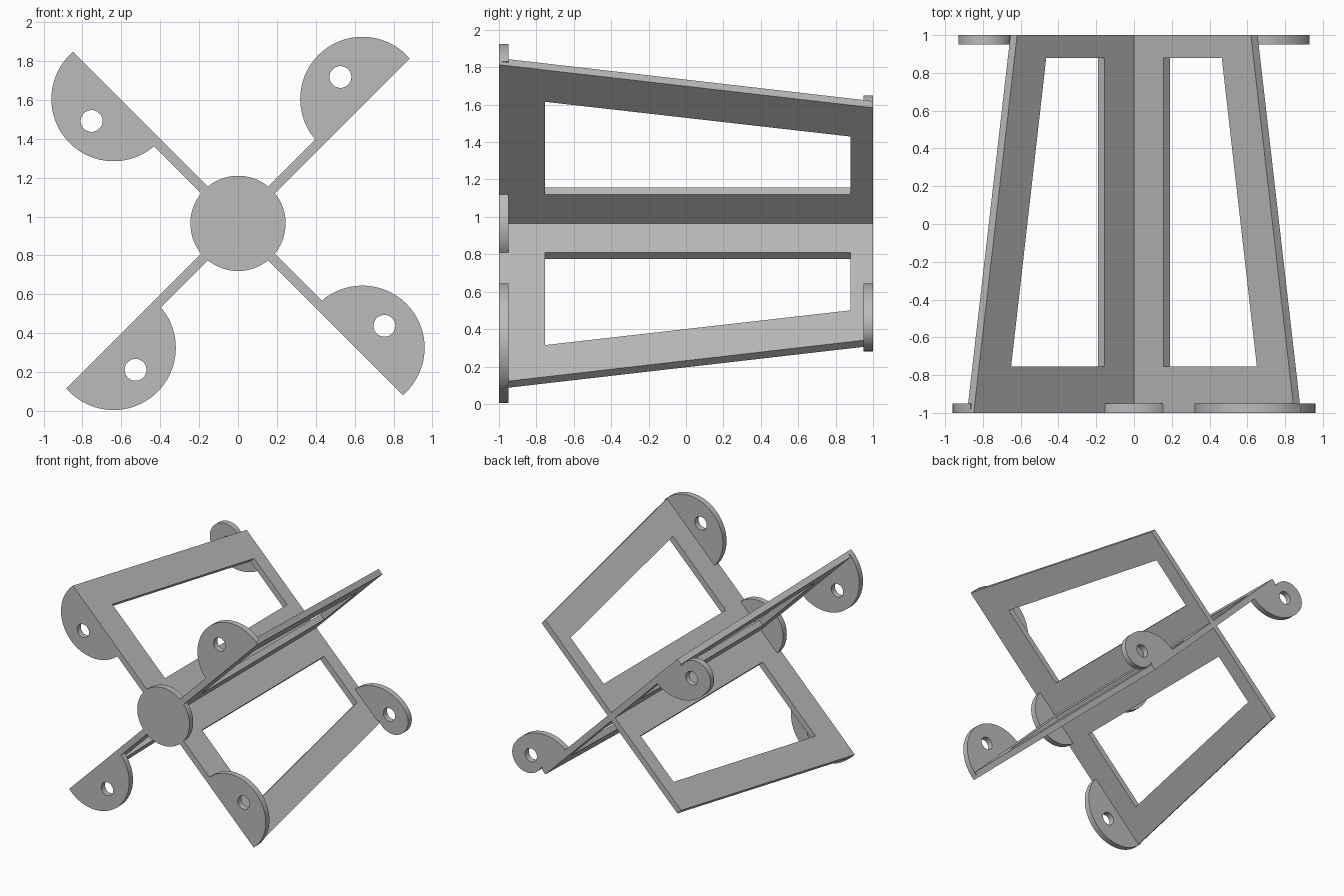
import bpy, bmesh
from math import sin, cos, pi, radians
from mathutils import Matrix, Vector

if "Cube" in bpy.data.objects:
    bpy.data.objects.remove(bpy.data.objects["Cube"])

GREY = (0.5, 0.5, 0.5, 1.0)
mat = bpy.data.materials.new("plain_grey")
mat.use_nodes = True
mat.diffuse_color = GREY
mat.node_tree.nodes["Principled BSDF"].inputs["Base Color"].default_value = GREY

AXIS_Z = 0.965      # height of the hub axis
T = 0.025           # half thickness of every sheet
REACH = 0.905       # distance from axis to lug centre
LUG_R = 0.32
Y = Vector((0, 1, 0))


def arc(cx, cy, r, a0, a1, n):
    """Points on an arc, angles in degrees."""
    angles = [radians(a0 + (a1 - a0) * i / n) for i in range(n + 1)]
    return [(cx + r * cos(a), cy + r * sin(a)) for a in angles]


def sheet(name, loops, u, v, w, y=0.0):
    """Extruded flat outline with holes, laid out on axes u, v and thickness axis w."""
    curve = bpy.data.curves.new(name + "_outline", "CURVE")
    curve.dimensions = "2D"
    curve.fill_mode = "BOTH"
    curve.extrude = T
    for pts in loops:
        spline = curve.splines.new("POLY")
        spline.points.add(len(pts) - 1)
        for p, (a, b) in zip(spline.points, pts):
            p.co = (a, b, 0, 1)
        spline.use_cyclic_u = True
    temp = bpy.data.objects.new(name + "_temp", curve)
    bpy.context.collection.objects.link(temp)
    bpy.context.view_layer.update()
    depsgraph = bpy.context.evaluated_depsgraph_get()
    mesh = bpy.data.meshes.new_from_object(temp.evaluated_get(depsgraph))
    bpy.data.objects.remove(temp)
    bpy.data.curves.remove(curve)

    frame = Matrix((u, v, w)).transposed().to_4x4()
    mesh.transform(Matrix.Translation((0, y, AXIS_Z)) @ frame)
    bm = bmesh.new()
    bm.from_mesh(mesh)
    bmesh.ops.remove_doubles(bm, verts=bm.verts, dist=1e-4)
    bmesh.ops.recalc_face_normals(bm, faces=bm.faces)
    bm.to_mesh(mesh)
    bm.free()
    mesh.name = name
    mesh.materials.clear()
    mesh.materials.append(mat)
    obj = bpy.data.objects.new(name, mesh)
    bpy.context.collection.objects.link(obj)
    bpy.ops.object.select_all(action="DESELECT")
    obj.select_set(True)
    bpy.context.view_layer.objects.active = obj
    bpy.ops.object.shade_smooth_by_angle(angle=radians(30))
    return obj


# Outlines: tapered vane with a window, half-round front lug, rounded rear lug
vane = [(0, -1), (1.225, -1), (0.90, 1), (0, 1)]
window = [(0.245, -0.755), (0.945, -0.755), (0.682, 0.88), (0.245, 0.88)]
hole = arc(REACH, 0.16, 0.056, 0, 352.5, 47)
front_lug = arc(REACH, 0, LUG_R, 0, 180, 48)
rear_lug = (arc(REACH, 0, LUG_R, 180, 79, 30)
            + arc(0.939, 0.174, 0.143, 75, -110, 36) + [(0.89, 0)])

# Four vanes around the axis, each with a front lug; two opposite ones get a rear lug
names = ["upper_left", "upper_right", "lower_right", "lower_left"]
for i, name in enumerate(names):
    a = pi / 4 + i * pi / 2
    out = Vector((cos(a), 0, sin(a)))
    side = Vector((-sin(a), 0, cos(a)))
    sheet(name + "_vane", [vane, window], out, Y, side)
    sheet(name + "_front_lug", [front_lug, hole], out, side, Y, -1 + T)
    if i % 2:
        sheet(name + "_rear_lug", [rear_lug, hole], out, side, Y, 1 - T)

# Round hub plate at the front
sheet("hub_disc", [arc(0, 0, 0.245, 0, 354, 59)],
      Vector((1, 0, 0)), Vector((0, 0, 1)), Y, -1 + T)
